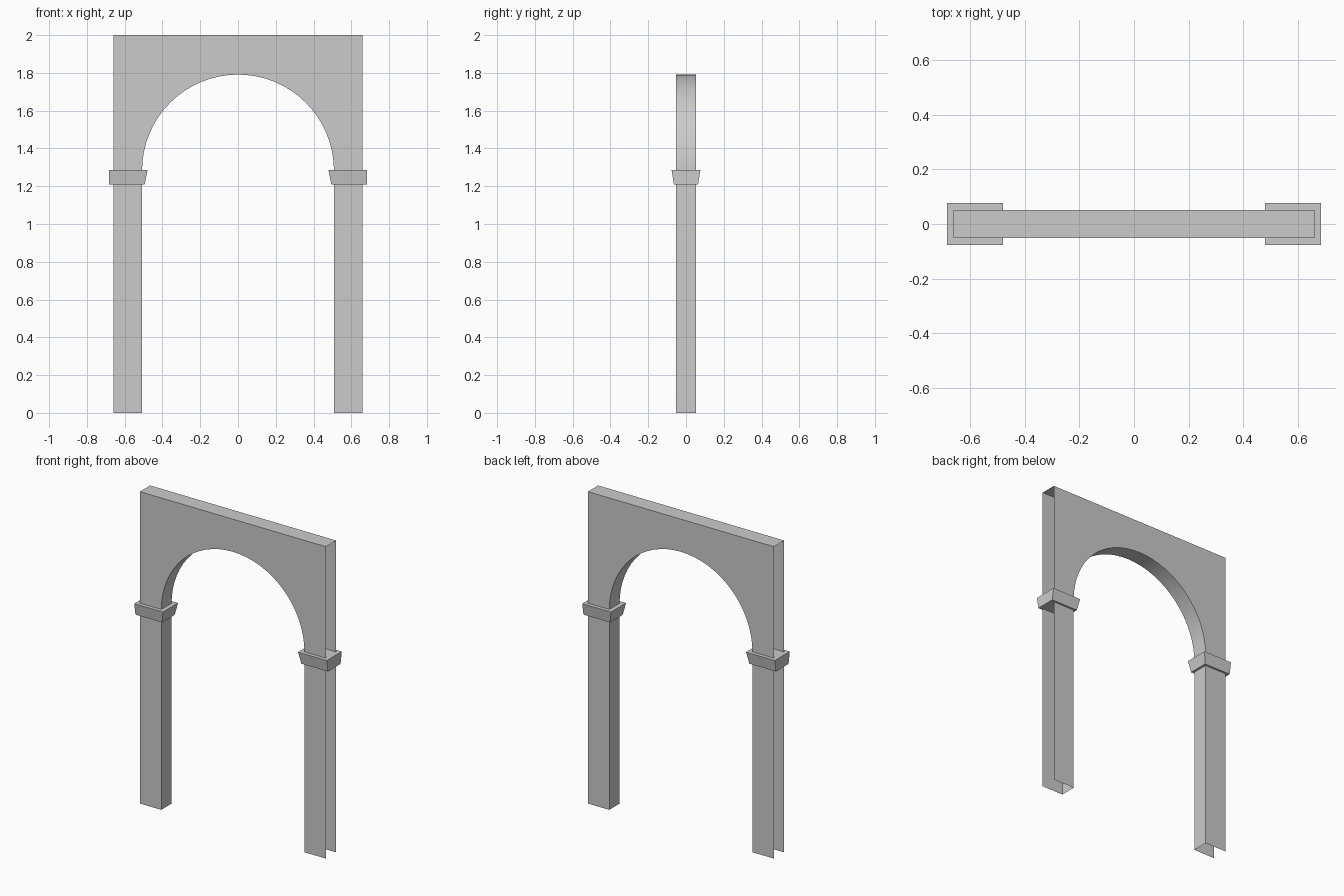
import bpy
import math

if "Cube" in bpy.data.objects:
    bpy.data.objects.remove(bpy.data.objects["Cube"])

W, INNER, SPRING, TOP, D = 0.66, 0.508, 1.283, 2.0, 0.052
SEGS = 32


def make_object(name, verts, faces):
    mesh = bpy.data.meshes.new(name)
    mesh.from_pydata(verts, [], faces)
    mesh.update()
    obj = bpy.data.objects.new(name, mesh)
    bpy.context.collection.objects.link(obj)
    return obj


# Arch wall: outline counter-clockwise seen from the front
outline = [(W, 0), (W, TOP), (-W, TOP), (-W, 0), (-INNER, 0)]
for i in range(SEGS + 1):
    a = math.pi * (1 - i / SEGS)
    outline.append((INNER * math.cos(a), SPRING + INNER * math.sin(a)))
outline.append((INNER, 0))
n = len(outline)
verts = [(x, y, z) for y in (-D, D) for x, z in outline]
faces = [list(range(n)), list(range(2 * n - 1, n - 1, -1))]
# Top and soffit only: outer ends and feet stay open
open_edges = {0, 2, 3, n - 1}
for i in range(n):
    if i not in open_edges:
        j = (i + 1) % n
        faces.append([j, i, i + n, j + n])
wall = make_object("arch_wall", verts, faces)
bpy.context.view_layer.objects.active = wall
wall.select_set(True)
bpy.ops.object.shade_smooth_by_angle(angle=math.radians(30))


# Imposts: tapered blocks, vertical on the outer end
def impost(name, side):
    pts = []
    for z, inner, y in ((1.21, 0.494, 0.064), (1.285, 0.479, 0.076)):
        xs = sorted((side * inner, side * 0.683))
        pts += [(xs[0], -y, z), (xs[1], -y, z), (xs[1], y, z), (xs[0], y, z)]
    quads = [(3, 2, 1, 0), (4, 5, 6, 7)]
    quads += [(i, (i + 1) % 4, (i + 1) % 4 + 4, i + 4) for i in range(4)]
    make_object(name, pts, quads)


impost("left_impost", -1)
impost("right_impost", 1)
